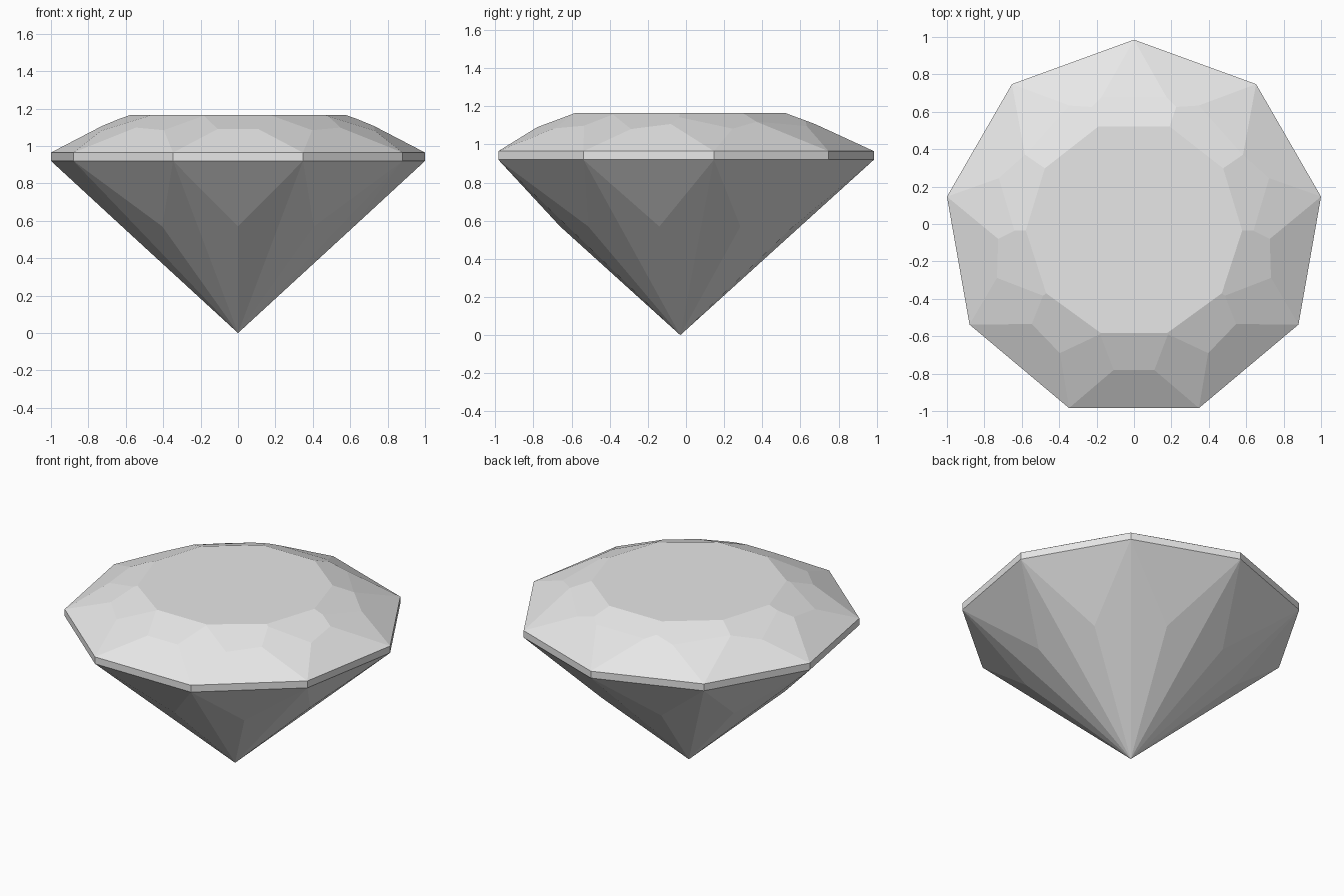
import bpy
import bmesh
from math import radians, cos, sin, pi
from mathutils import Vector

cube = bpy.data.objects.get("Cube")
if cube:
    bpy.data.objects.remove(cube, do_unlink=True)

SIDES = 9
RADIUS = 1.0154               # girdle corner radius
APOTHEM = RADIUS * cos(pi / SIDES)
GIRDLE_LOW, GIRDLE_HIGH, TABLE = 0.92, 0.965, 1.165
CENTRE = Vector((0, -0.03, 0))


def polar(angle, radius, z):
    a = radians(angle)
    return Vector((radius * cos(a), radius * sin(a), z))


def cut_facet(bm, angle, radius, z, slope):
    """Slice off everything above a sloping plane and close the hole."""
    bmesh.ops.bisect_plane(
        bm, geom=bm.verts[:] + bm.edges[:] + bm.faces[:], dist=1e-5,
        plane_co=polar(angle, radius, z), plane_no=polar(angle, slope, 1).normalized(),
        clear_outer=True)
    rim = [e for e in bm.edges if e.is_boundary]
    bmesh.ops.holes_fill(bm, edges=rim, sides=0)


def hull(points):
    bm = bmesh.new()
    for p in points:
        bm.verts.new(p)
    bmesh.ops.remove_doubles(bm, verts=bm.verts[:], dist=0.002)
    bmesh.ops.convex_hull(bm, input=bm.verts[:])
    bmesh.ops.dissolve_limit(bm, angle_limit=radians(0.6), verts=bm.verts[:], edges=bm.edges[:])
    return bm


corners = [90 + i * 360 / SIDES for i in range(SIDES)]
edges = [a + 180 / SIDES for a in corners]

# Rough stone: nine-sided block over a pointed, ridged pavilion
points = [Vector((0, 0, 0))]
points += [polar(a, RADIUS, z) for a in corners for z in (GIRDLE_LOW, TABLE)]
points += [polar(a, 0.63, 0.57) for a in edges]
rough = hull(points)

# Crown: steep edge facets, corner facets, then the ring around the table
for a in edges:
    cut_facet(rough, a, APOTHEM, GIRDLE_HIGH, 0.618)
for a in corners:
    cut_facet(rough, a, RADIUS, GIRDLE_HIGH, 0.461)
for a in (-90, -54, -18, 17, 52, 90, 128, 163, 198, 234):
    cut_facet(rough, a, 0.5516, TABLE, 0.373)

# Clean final solid
gem = hull([v.co + CENTRE for v in rough.verts])
rough.free()
bmesh.ops.recalc_face_normals(gem, faces=gem.faces[:])
mesh = bpy.data.meshes.new("cut_gem")
gem.to_mesh(mesh)
gem.free()

# Single pale grey material
grey = bpy.data.materials.new("pale_grey")
grey.use_nodes = True
colour = (0.8, 0.8, 0.8, 1)
grey.diffuse_color = colour
grey.node_tree.nodes["Principled BSDF"].inputs["Base Color"].default_value = colour
mesh.materials.append(grey)
bpy.context.collection.objects.link(bpy.data.objects.new("cut_gem", mesh))
